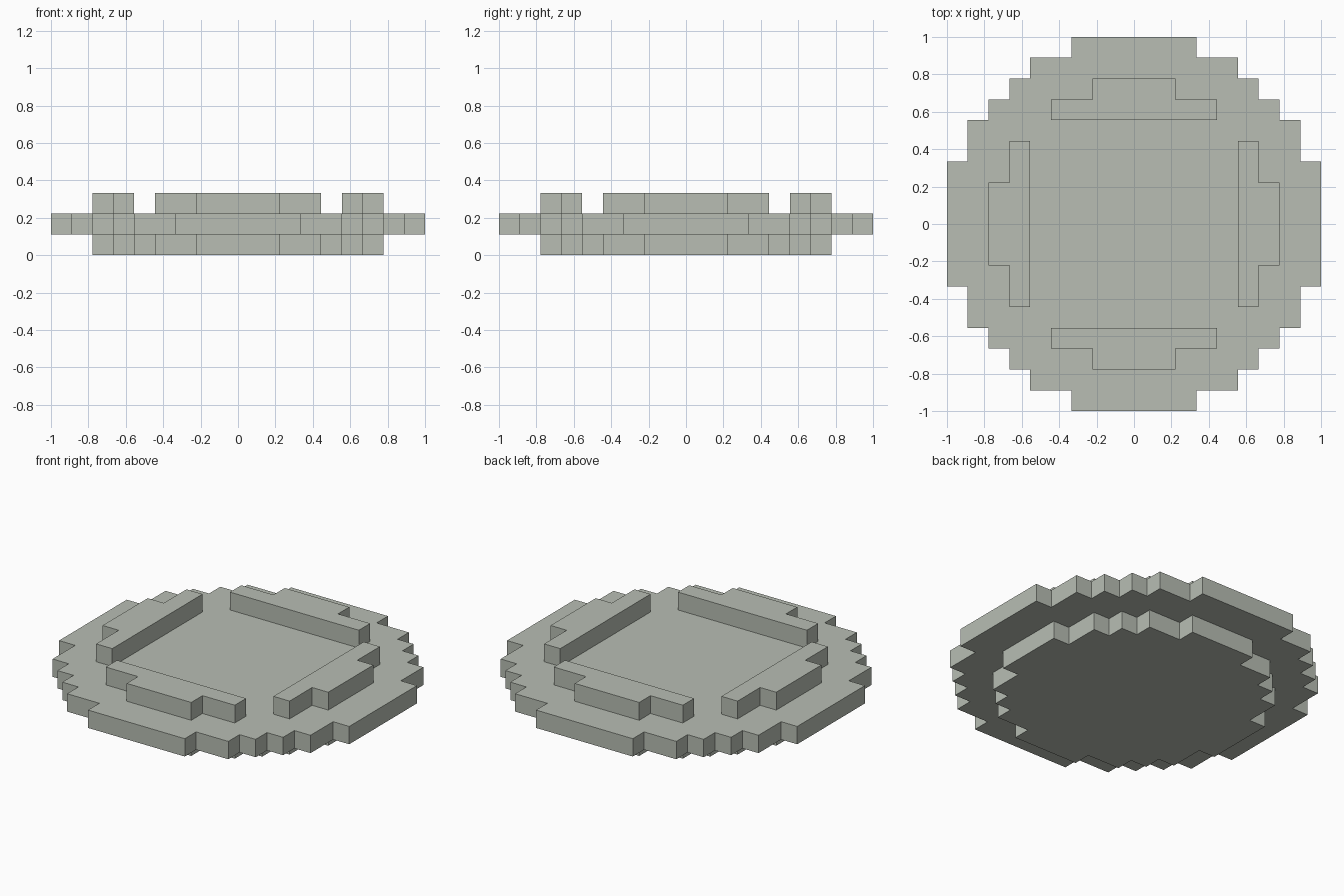
import bpy
import bmesh
from mathutils import Matrix
from math import pi

cube = bpy.data.objects.get("Cube")
if cube:
    bpy.data.objects.remove(cube, do_unlink=True)

U = 1 / 9  # one block

# Single flat colour
stone = bpy.data.materials.new("pale_grey_green")
colour = (0.48, 0.515, 0.455, 1)
stone.diffuse_color = colour
stone.use_nodes = True
bsdf = next(n for n in stone.node_tree.nodes if n.type == 'BSDF_PRINCIPLED')
bsdf.inputs["Base Color"].default_value = colour
bsdf.inputs["Roughness"].default_value = 0.8


def prism(name, outline, layer, turn=0):
    """Extrude a block outline one layer high, turned about z."""
    bm = bmesh.new()
    base = bm.faces.new([bm.verts.new((x * U, y * U, layer * U)) for x, y in outline])
    top = bmesh.ops.extrude_face_region(bm, geom=[base])["geom"]
    verts = [v for v in top if isinstance(v, bmesh.types.BMVert)]
    bmesh.ops.translate(bm, verts=verts, vec=(0, 0, U))
    bmesh.ops.transform(bm, matrix=Matrix.Rotation(turn, 4, 'Z'), verts=bm.verts)
    bmesh.ops.recalc_face_normals(bm, faces=bm.faces)
    mesh = bpy.data.meshes.new(name)
    bm.to_mesh(mesh)
    bm.free()
    mesh.materials.append(stone)
    obj = bpy.data.objects.new(name, mesh)
    bpy.context.collection.objects.link(obj)
    return obj


def stepped_disc(quarter):
    """Repeat a quarter outline around all four sides."""
    points = []
    for _ in range(4):
        points += quarter
        quarter = [(-y, x) for x, y in quarter]
    return points


# Foot and wide rim
foot = [(7, -2), (7, 2), (6, 2), (6, 4), (5, 4), (5, 5), (4, 5), (4, 6), (2, 6)]
rim = [(9, -3), (9, 3), (8, 3), (8, 5), (7, 5), (7, 6), (6, 6),
       (6, 7), (5, 7), (5, 8), (3, 8)]
prism("foot_disc", stepped_disc(foot), 0)
prism("rim_disc", stepped_disc(rim), 1)

# Four raised ridges around the top
ridge = [(-4, 5), (4, 5), (4, 6), (2, 6), (2, 7), (-2, 7), (-2, 6), (-4, 6)]
for i, side in enumerate(("back", "right", "front", "left")):
    prism(side + "_ridge", ridge, 2, i * pi / 2)
